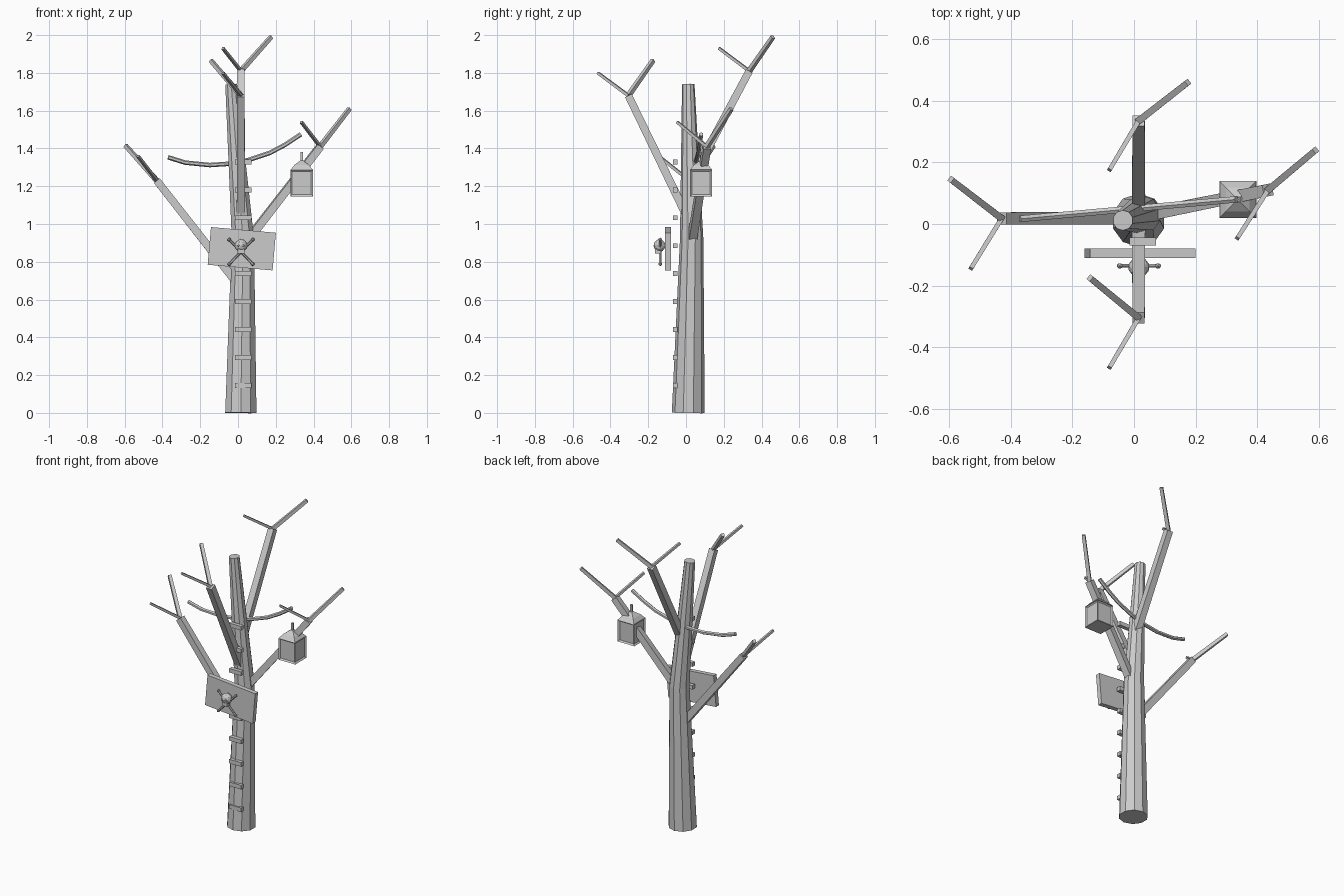
import bpy, bmesh, math
from mathutils import Vector, Matrix

cube = bpy.data.objects.get("Cube")
if cube:
    bpy.data.objects.remove(cube)

grey = bpy.data.materials.new("plain grey")
grey.use_nodes = True
colour = (0.6, 0.6, 0.6, 1)
grey.diffuse_color = colour
grey.node_tree.nodes["Principled BSDF"].inputs["Base Color"].default_value = colour


def finish(name, bm):
    bmesh.ops.recalc_face_normals(bm, faces=bm.faces)
    mesh = bpy.data.meshes.new(name)
    bm.to_mesh(mesh)
    bm.free()
    mesh.materials.append(grey)
    obj = bpy.data.objects.new(name, mesh)
    bpy.context.collection.objects.link(obj)
    return obj


def loft(name, points, radii, sides=4):
    """Capped tube through the points, with one radius per point."""
    bm = bmesh.new()
    pts = [Vector(p) for p in points]
    rings = []
    for i, p in enumerate(pts):
        d = (pts[min(i + 1, len(pts) - 1)] - pts[max(i - 1, 0)]).normalized()
        side = d.cross(Vector((0, 0, 1)))
        if side.length < 0.2:
            side = d.cross(Vector((0, 1, 0)))
        side.normalize()
        up = side.cross(d)
        ring = []
        for k in range(sides):
            a = math.tau * (k + 0.5) / sides
            ring.append(bm.verts.new(p + radii[i] * (side * math.cos(a) + up * math.sin(a))))
        rings.append(ring)
    for lo, hi in zip(rings, rings[1:]):
        for k in range(sides):
            n = (k + 1) % sides
            bm.faces.new((lo[k], lo[n], hi[n], hi[k]))
    bm.faces.new(rings[0])
    bm.faces.new(rings[-1])
    return finish(name, bm)


def box(name, centre, size, tilt=0):
    bm = bmesh.new()
    m = (Matrix.Translation(centre) @ Matrix.Rotation(tilt, 4, 'Y')
         @ Matrix.Diagonal((*size, 1)))
    bmesh.ops.create_cube(bm, size=1, matrix=m)
    return finish(name, bm)


def ball(name, centre, size, level=1):
    bm = bmesh.new()
    m = Matrix.Translation(centre) @ Matrix.Diagonal((*size, 1))
    bmesh.ops.create_icosphere(bm, subdivisions=level, radius=1, matrix=m)
    return finish(name, bm)


# Trunk, bent above the middle
loft("trunk", [(0.015, 0.012, 0), (0.026, 0.03, 0.92), (-0.036, 0.012, 1.74)],
     [0.087, 0.062, 0.033], 10)

# Branches, each forking into a thick and a thin twig
branches = {
    "right": ((0.0, 0.02, 0.68), (-0.43, 0.018, 1.23), (-0.595, 0.145, 1.415), (-0.53, -0.145, 1.36)),
    "left": ((0.04, 0.03, 0.9), (0.435, 0.11, 1.41), (0.59, 0.24, 1.61), (0.335, -0.047, 1.54)),
    "back": ((0.015, 0.02, 1.22), (0.015, 0.335, 1.81), (0.175, 0.46, 1.99), (-0.08, 0.175, 1.93)),
    "front": ((0.015, 0.01, 1.03), (0.015, -0.305, 1.68), (-0.143, -0.175, 1.865), (-0.08, -0.467, 1.80)),
}
for side, (base, fork, thick, thin) in branches.items():
    loft(side + "_branch", [base, fork], [0.031, 0.028])
    loft(side + "_thick_twig", [fork, thick], [0.016, 0.014])
    loft(side + "_thin_twig", [fork, thin], [0.011, 0.010])

# Hanging vine
profile = [(-0.37, 1.353), (-0.28, 1.325), (-0.15, 1.312), (-0.03, 1.32),
           (0.06, 1.34), (0.17, 1.377), (0.25, 1.42), (0.333, 1.475)]
loft("vine", [(x, 0.05 + 0.09 * x, z) for x, z in profile], [0.012] * len(profile), 6)

# Ladder rungs
for i in range(9):
    box(f"rung_{i + 1}", (0.028, -0.057, 0.145 + 0.148 * i), (0.086, 0.025, 0.026))

# Lantern: body with recessed panels, sloped roof and hanging stick
bm = bmesh.new()
bmesh.ops.create_cube(bm, size=1, matrix=Matrix.Translation((0.337, 0.08, 1.217))
                      @ Matrix.Diagonal((0.12, 0.115, 0.142, 1)))
walls = [f for f in bm.faces if abs(f.normal.z) < 0.5]
bmesh.ops.inset_individual(bm, faces=walls, thickness=0.014, depth=-0.008)
finish("lantern_body", bm)
loft("lantern_roof", [(0.337, 0.08, 1.285), (0.337, 0.08, 1.312), (0.337, 0.08, 1.335)],
     [0.085, 0.055, 0.012])
loft("lantern_stick", [(0.337, 0.08, 1.32), (0.337, 0.08, 1.38)], [0.009, 0.009])

# Tilted sign board
box("sign_board", (0.02, -0.095, 0.869), (0.345, 0.03, 0.2), math.radians(5))

# Skull and crossed bones on the sign
ball("skull", (0.016, -0.14, 0.886), (0.035, 0.032, 0.034), 2)
box("skull_jaw", (0.016, -0.148, 0.855), (0.036, 0.03, 0.024))
for s in (-1, 1):
    ball("eye" if s < 0 else "other_eye", (0.016 + s * 0.013, -0.167, 0.885), (0.008, 0.006, 0.008))
    ends = [(0.016 - s * 0.062, -0.136, 0.788), (0.016 + s * 0.062, -0.136, 0.917)]
    loft("bone" if s < 0 else "other_bone", ends, [0.0065, 0.0065], 6)
    for x, y, z in ends:
        ball("bone_knob", (x, y, z), (0.011, 0.01, 0.011))
